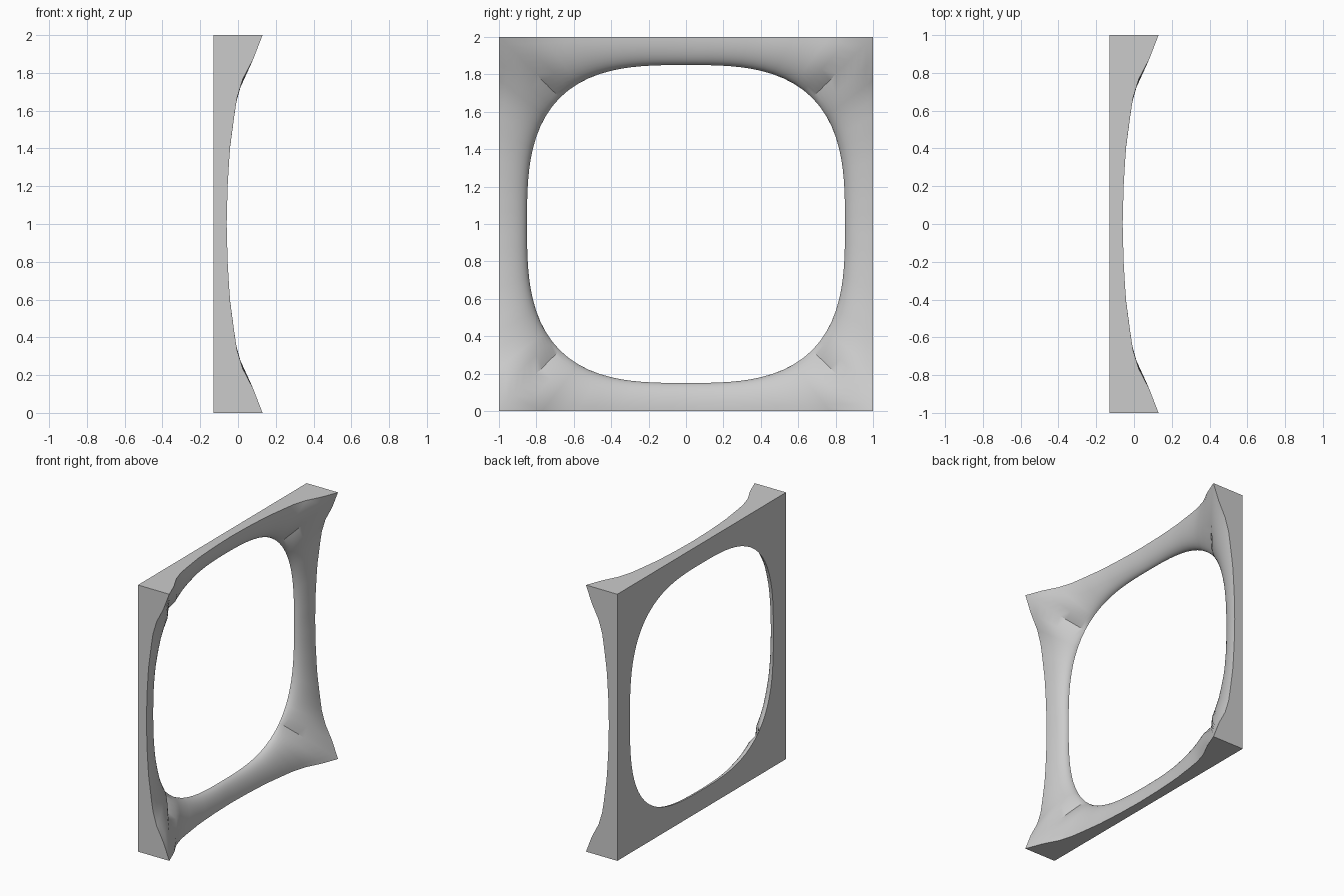
import bpy, bmesh, math

cube = bpy.data.objects.get("Cube")
if cube:
    bpy.data.objects.remove(cube, do_unlink=True)

BACK = -0.13      # flat back plane
HOLE = 0.85       # half width of the opening
SEG = 96          # steps around the frame
RINGS = 12        # steps from opening to rim

# Rim height along one edge, from its middle to its corner
RIM = [(0, -0.06), (0.2, -0.055), (0.4, -0.043), (0.6, -0.016), (0.7, 0.0),
       (0.78, 0.03), (0.84, 0.063), (0.92, 0.105), (1, 0.13)]


def rim_height(e):
    for (a, ha), (b, hb) in zip(RIM, RIM[1:]):
        if e <= b:
            return ha + (hb - ha) * (e - a) / (b - a)
    return RIM[-1][1]


def ring_column(angle):
    """Points from the opening out to the rim, then down to the back."""
    c, s = math.cos(angle), math.sin(angle)
    r = HOLE / (abs(c) ** 3 + abs(s) ** 3) ** (1 / 3)
    big = max(abs(c), abs(s))
    edge = min(abs(c), abs(s)) / big
    rise = rim_height(edge) - BACK
    corner = edge ** 4
    pts = []
    for i in range(RINGS + 1):
        t = i / RINGS * math.pi / 2
        out = 1 - math.cos(t)
        slope = out + 0.06 * math.sin(math.pi * out)
        lift = math.sin(t) * (1 - corner) + slope * corner
        d = r + (1 / big - r) * out
        pts.append((BACK + rise * lift, d * c, d * s + 1))
    pts.append((BACK, c / big, s / big + 1))
    return pts


# Frame: closed loop of columns, front sweep, flat sides and flat back
bm = bmesh.new()
cols = [[bm.verts.new(p) for p in ring_column(2 * math.pi * k / SEG)]
        for k in range(SEG)]
for k, a in enumerate(cols):
    b = cols[(k + 1) % SEG]
    for i in range(len(a)):
        j = (i + 1) % len(a)
        bm.faces.new((a[i], a[j], b[j], b[i]))
bmesh.ops.recalc_face_normals(bm, faces=bm.faces)
mesh = bpy.data.meshes.new("square_frame")
bm.to_mesh(mesh)
bm.free()
frame = bpy.data.objects.new("square_frame", mesh)
bpy.context.collection.objects.link(frame)

# Plain grey
grey = bpy.data.materials.new("light_grey")
grey.use_nodes = True
colour = (0.6, 0.6, 0.6, 1)
grey.diffuse_color = colour
grey.node_tree.nodes["Principled BSDF"].inputs["Base Color"].default_value = colour
mesh.materials.append(grey)

bpy.ops.object.select_all(action="DESELECT")
frame.select_set(True)
bpy.context.view_layer.objects.active = frame
bpy.ops.object.shade_smooth_by_angle(angle=math.radians(35))
